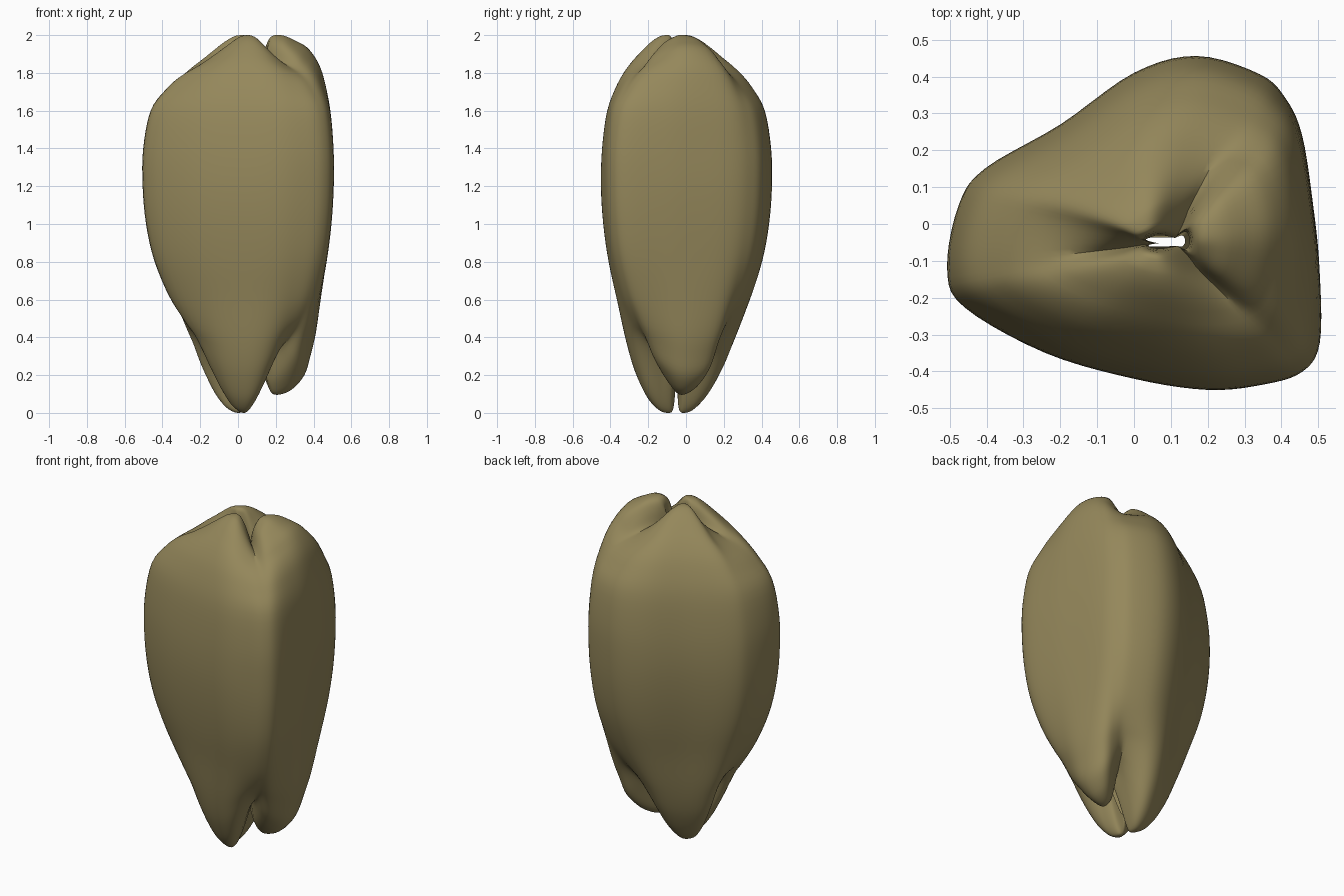
import bpy, math

if "Cube" in bpy.data.objects:
    bpy.data.objects.remove(bpy.data.objects["Cube"])

CX, CY = 0.10, -0.05          # axis where the three lobes meet
PER_FACE, STEPS = 30, 4       # samples per side face / per profile span

# Widest cross-section: three bulging faces, six points each, starting at a corner
outline = [(-.505, -.12), (-.46, -.225), (-.24, -.35), (0, -.42), (.2, -.45), (.35, -.435),
           (.455, -.40), (.503, -.32), (.502, -.12), (.485, .05), (.455, .24), (.41, .34),
           (.34, .405), (.17, .455), (0, .41), (-.2, .27), (-.405, .15), (-.475, .05)]

# Profiles (scale from axis, height), from bottom lip to top lip
side_lobe = [(.05, .12), (.08, .02), (.15, 0), (.27, .02), (.41, .08), (.54, .18), (.63, .28),
             (.71, .41), (.8, .6), (.9, .8), (.97, 1), (1, 1.2), (.98, 1.4), (.91, 1.6),
             (.78, 1.75), (.63, 1.85), (.45, 1.93), (.3, 1.98), (.17, 2), (.1, 1.98), (.07, 1.86)]
right_lobe = [(.1, .22), (.16, .14), (.22, .1), (.35, .1), (.5, .13), (.65, .2), (.73, .3),
              (.8, .42), (.86, .6), (.92, .8), (.97, 1), (1, 1.2), (1, 1.4), (.98, 1.6),
              (.92, 1.75), (.84, 1.85), (.7, 1.93), (.53, 1.97), (.33, 2), (.17, 1.98), (.13, 1.86)]
crease = [(.05, .26), (.08, .24), (.13, .26), (.2, .3), (.29, .33), (.39, .36), (.5, .41),
          (.63, .49), (.77, .62), (.9, .81), (.97, 1), (1, 1.2), (.995, 1.4), (.93, 1.6),
          (.8, 1.71), (.67, 1.78), (.5, 1.83), (.32, 1.86), (.16, 1.86), (.08, 1.84), (.05, 1.8)]


def spline(pts, t, closed=False):
    """Catmull-Rom point at parameter t (in point units)."""
    n, i = len(pts), int(math.floor(t))
    if not closed:
        i = min(i, n - 2)
    f = t - i
    p = [pts[k % n] if closed else pts[max(0, min(n - 1, k))] for k in range(i - 1, i + 3)]
    return [0.5 * (2 * b + (c - a) * f + (2 * a - 5 * b + 4 * c - d) * f * f
                   + (3 * b - a - 3 * c + d) * f ** 3) for a, b, c, d in zip(*p)]


def lobe_weight(face, u, s, top):
    """1 mid-face, 0 at corners; soft outside, sharper seam near the tips."""
    soft = 0.5 + 0.5 * math.cos(math.pi * u)
    sharp = 1 - abs(u) ** 2.6
    tight = max(0, min(1, (.55 - s) / .35))
    left = (face == 0 and u < 0) or (face == 2 and u > 0)
    return soft + (sharp - soft) * tight * (1 if left else .8 if top else .4)


# Lobed skin: blend crease profile at corners into lobe profile mid-face
cols, rows = 3 * PER_FACE, (len(crease) - 1) * STEPS + 1
verts, faces = [], []
for j in range(rows):
    v = j / STEPS
    k = spline(crease, v)
    for i in range(cols):
        face, step = divmod(i, PER_FACE)
        u = 2 * step / PER_FACE - 1
        w = lobe_weight(face, u, k[0], j > rows / 2)
        lobe = spline(right_lobe if face == 1 else side_lobe, v)
        s, z = (a + (b - a) * w for a, b in zip(k, lobe))
        x, y = spline(outline, 6 * i / PER_FACE, True)
        pinch = min(1, .4 + 3 * s)            # flatten the small end openings
        # side lobe tips lean left, away from the right lobe
        lean = 0 if face == 1 else -(.07 if z < 1 else .04) * w * max(0, 1 - s) ** 2
        verts.append((CX + s * (x - CX) + lean, CY + s * pinch * (y - CY), z))
for j in range(rows - 1):
    for i in range(cols):
        n = (i + 1) % cols
        faces.append((j * cols + i, j * cols + n, (j + 1) * cols + n, (j + 1) * cols + i))

mesh = bpy.data.meshes.new("lobed_pod")
mesh.from_pydata(verts, [], faces)
mesh.update()
pod = bpy.data.objects.new("lobed_pod", mesh)
bpy.context.collection.objects.link(pod)

olive = bpy.data.materials.new("olive_tan")
olive.diffuse_color = (0.30, 0.245, 0.105, 1)
olive.use_nodes = True
olive.node_tree.nodes["Principled BSDF"].inputs["Base Color"].default_value = olive.diffuse_color
mesh.materials.append(olive)

bpy.context.view_layer.objects.active = pod
pod.select_set(True)
bpy.ops.object.shade_smooth_by_angle(angle=math.radians(50))
